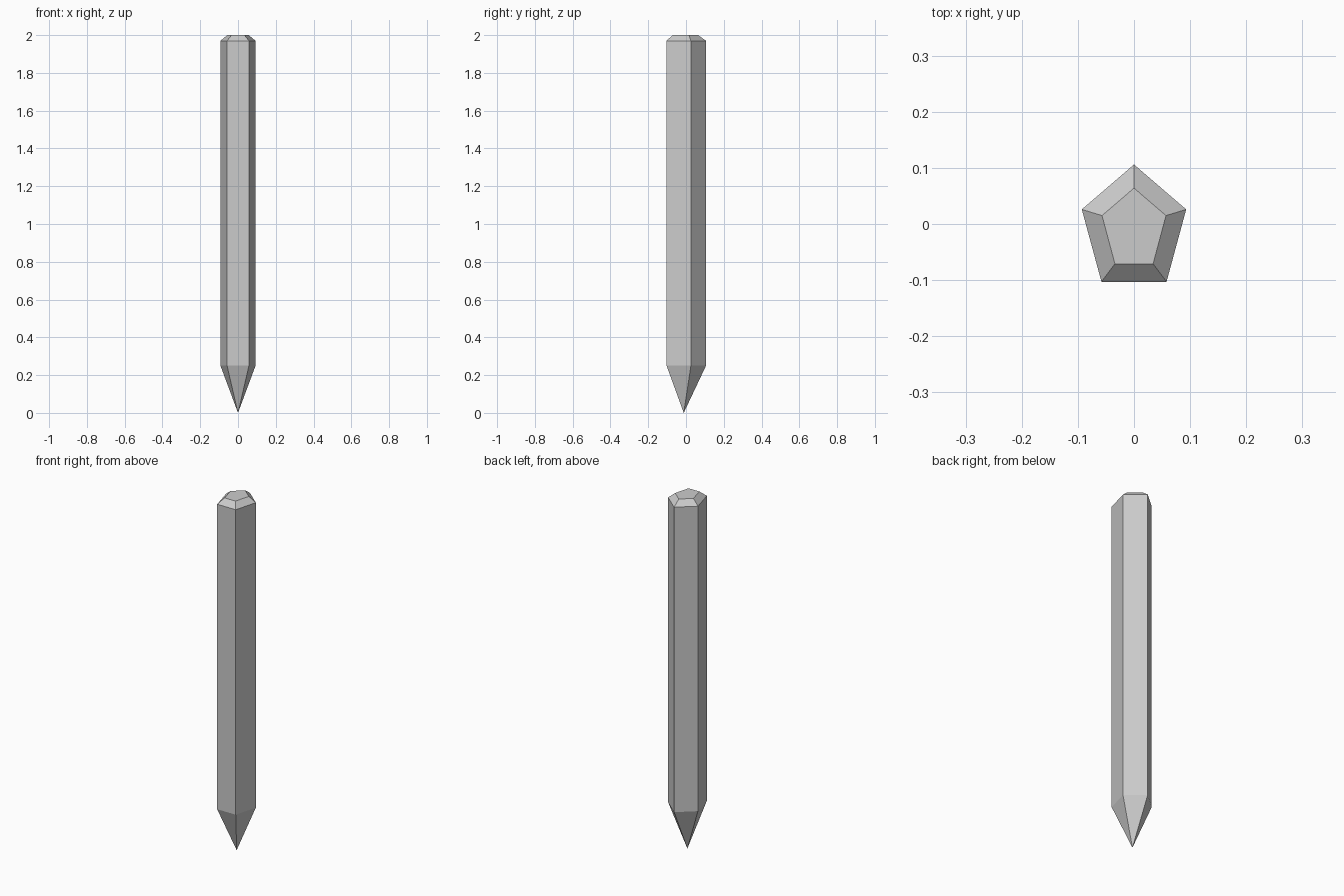
import bpy, bmesh

if "Cube" in bpy.data.objects:
    bpy.data.objects.remove(bpy.data.objects["Cube"])

# Right-half outlines of the five-sided section: back point, side corner, front corner
BODY = [(0, 0.106), (0.093, 0.026), (0.058, -0.103)]
TOP = [(0, 0.064), (0.057, 0.015), (0.034, -0.071)]


def ring(bm, half, z):
    """Mirror a half outline into a full pentagon of vertices, counter-clockwise."""
    left = [(-x, y) for x, y in half[1:]]
    return [bm.verts.new((x, y, z)) for x, y in [half[0]] + left + half[:0:-1]]


def bridge(bm, lower, upper):
    for i in range(5):
        j = (i + 1) % 5
        bm.faces.new((lower[i], lower[j], upper[j], upper[i]))


bm = bmesh.new()
# Shaft and chamfered top
shoulder, rim, cap = ring(bm, BODY, 0.25), ring(bm, BODY, 1.97), ring(bm, TOP, 2.0)
bridge(bm, shoulder, rim)
bridge(bm, rim, cap)
bm.faces.new(cap)
# Sharpened point
tip = bm.verts.new((0, -0.012, 0))
for i in range(5):
    bm.faces.new((tip, shoulder[(i + 1) % 5], shoulder[i]))
bmesh.ops.recalc_face_normals(bm, faces=bm.faces)

mesh = bpy.data.meshes.new("pointed_stake")
bm.to_mesh(mesh)
bm.free()
bpy.context.collection.objects.link(bpy.data.objects.new("pointed_stake", mesh))
